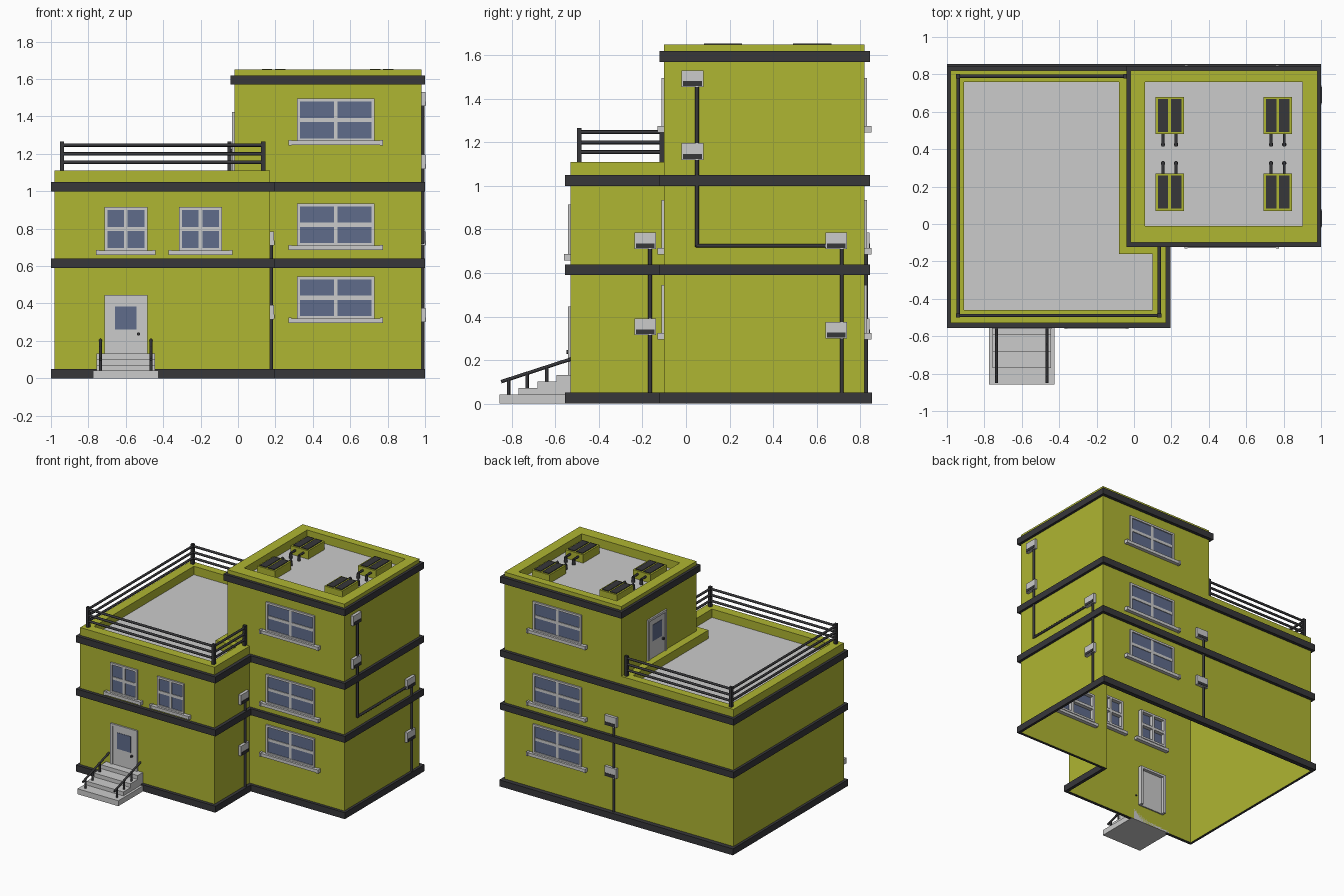
import bpy, bmesh
from math import radians
from mathutils import Matrix, Vector

if "Cube" in bpy.data.objects:
    bpy.data.objects.remove(bpy.data.objects["Cube"])


def material(name, rgb):
    m = bpy.data.materials.new(name)
    m.diffuse_color = (*rgb, 1)
    m.use_nodes = True
    m.node_tree.nodes["Principled BSDF"].inputs["Base Color"].default_value = m.diffuse_color
    return m


GREEN = material("green_wall", (0.43, 0.465, 0.032))
DARK = material("dark_trim", (0.038, 0.038, 0.042))
GLASS = material("glass", (0.115, 0.15, 0.26))
I = Matrix.Identity(4)


def finish(bm, name, mat, M=I):
    bmesh.ops.recalc_face_normals(bm, faces=bm.faces)
    me = bpy.data.meshes.new(name)
    bm.to_mesh(me)
    bm.free()
    ob = bpy.data.objects.new(name, me)
    ob.matrix_world = M
    bpy.context.collection.objects.link(ob)
    if mat:
        me.materials.append(mat)
    return ob


def boxes(name, items, mat=None, M=I):
    """Boxes given as (x0, x1, y0, y1, z0, z1)."""
    bm = bmesh.new()
    for x0, x1, y0, y1, z0, z1 in items:
        T = Matrix.Translation(((x0 + x1) / 2, (y0 + y1) / 2, (z0 + z1) / 2))
        bmesh.ops.create_cube(bm, size=1, matrix=T @ Matrix.Diagonal((x1 - x0, y1 - y0, z1 - z0, 1)))
    return finish(bm, name, mat, M)


def rods(name, paths, r=0.01, mat=DARK, M=I):
    """Round bars following point paths."""
    bm = bmesh.new()
    for path in paths:
        for a, b in zip(path, path[1:]):
            a, b = Vector(a), Vector(b)
            d = b - a
            T = Matrix.Translation((a + b) / 2) @ d.to_track_quat('Z', 'Y').to_matrix().to_4x4()
            bmesh.ops.create_cone(bm, cap_ends=True, segments=10, radius1=r, radius2=r,
                                  depth=d.length + r, matrix=T)
    ob = finish(bm, name, mat, M)
    for p in ob.data.polygons:
        p.use_smooth = len(p.vertices) == 4
    return ob


def loft(name, loops, mat=None, closed=False, cap=False):
    """Quads between stacked (outline, z) loops."""
    bm = bmesh.new()
    rings = [[bm.verts.new((x, y, z)) for x, y in poly] for poly, z in loops]
    for a, b in list(zip(rings, rings[1:])) + ([(rings[-1], rings[0])] if closed else []):
        n = len(a)
        for i in range(n):
            bm.faces.new((a[i], a[(i + 1) % n], b[(i + 1) % n], b[i]))
    if cap:
        bm.faces.new(rings[-1])
    return finish(bm, name, mat)


def rect(x0, x1, y0, y1):
    return [(x0, y0), (x1, y0), (x1, y1), (x0, y1)]


def ell(x0, x1, x2, y0, y1, y2):
    return [(x0, y0), (x1, y0), (x1, y1), (x2, y1), (x2, y2), (x0, y2)]


# Walls, parapets and roofs
ROOF, PAR, TROOF, TOP = 1.045, 1.11, 1.585, 1.65
body = ell(-0.98, 0.17, 0.98, -0.53, -0.10, 0.82)
terrace = ell(-0.98, 0.17, -0.02, -0.53, -0.10, 0.82)
terrace_in = ell(-0.91, 0.10, -0.08, -0.46, -0.16, 0.76)
tower, tower_in = rect(-0.02, 0.98, -0.10, 0.82), rect(0.06, 0.90, -0.01, 0.76)
loft("lower_walls", [(body, 0), (body, ROOF)], GREEN)
loft("terrace_parapet", [(terrace, ROOF), (terrace, PAR), (terrace_in, PAR), (terrace_in, ROOF)], GREEN, True)
loft("terrace_floor", [(terrace_in, ROOF - 0.01), (terrace_in, ROOF)], cap=True)
loft("tower_walls", [(tower, ROOF), (tower, TOP), (tower_in, TOP), (tower_in, TROOF)], GREEN)
loft("tower_roof", [(tower_in, TROOF - 0.01), (tower_in, TROOF)], cap=True)

# Dark bands around each storey
for name, z0, z1, back in (("base_band", 0, 0.05, 0.855), ("storey_band", 0.59, 0.64, 0.845),
                           ("terrace_band", 1.0, 1.05, 0.845)):
    out = ell(-1, 0.195, 1, -0.555, -0.122, back)
    loft(name, [(body, z0), (out, z0), (out, z1), (body, z1)], DARK)
out = rect(-0.04, 1, -0.122, 0.845)
loft("tower_band", [(tower, 1.57), (out, 1.57), (out, 1.62), (tower, 1.62)], DARK)


def wall(x, y, angle):
    """Local frame on a wall: x to the right, -y outward."""
    return Matrix.Translation((x, y, 0)) @ Matrix.Rotation(radians(angle), 4, 'Z')


def window(M, w, z0, z1, sill):
    h, b, zc = w / 2, 0.016, (z0 + z1) / 2
    d0, d1 = -0.012, 0.035
    boxes("window_frame", [(-h, -h + b, d0, d1, z0, z1), (h - b, h, d0, d1, z0, z1),
                           (-h, h, d0, d1, z1 - b, z1), (-h, h, d0, d1, z0, z0 + b),
                           (-0.01, 0.01, -0.009, d1, z0, z1),
                           (-h, h, -0.009, d1, zc - 0.011, zc + 0.011)], None, M)
    boxes("window_glass", [(-h + b, h - b, -0.004, 0.006, z0 + b, z1 - b)], GLASS, M)
    s = sill / 2
    boxes("window_sill", [(-s, s, -0.028, 0.03, z0 - 0.02, z0 + 0.004)] +
          [(k * s - 0.008, k * s + 0.008, -0.031, 0.0, z0 - 0.022, z0 + 0.007) for k in (-1, 1)], None, M)


# Tower windows front and back, small windows at the front
for zt in (0.545, 0.935, 1.495):
    for M in (wall(0.523, -0.10, 0), wall(0.523, 0.82, 180)):
        window(M, 0.415, zt - 0.228, zt, 0.49)
for x in (-0.60, -0.20):
    window(wall(x, -0.53, 0), 0.23, 0.68, 0.915, 0.30 if x < -0.5 else 0.325)


def door(M, z):
    boxes("door_frame", [(-0.115, -0.095, -0.012, 0.035, z, z + 0.315), (0.095, 0.115, -0.012, 0.035, z, z + 0.315),
                         (-0.115, 0.115, -0.012, 0.035, z + 0.297, z + 0.315)], None, M)
    boxes("door_panel", [(-0.095, 0.095, -0.005, 0.01, z, z + 0.297)], None, M)
    boxes("door_glass", [(-0.058, 0.058, -0.008, 0, z + 0.13, z + 0.255)], GLASS, M)
    rods("door_knob", [[(0.068, 0, z + 0.107), (0.068, -0.015, z + 0.107)]], 0.009, DARK, M)


door(wall(-0.60, -0.53, 0), 0.13)
door(wall(-0.02, 0.39, -90), PAR)

# Entrance steps and handrails
boxes("steps", [(-0.775, -0.425, -0.857, -0.53, 0, 0.042)] +
      [(-0.757, -0.443, -0.77 + 0.088 * i, -0.53, 0.0, 0.072 + 0.03 * i) for i in range(3)])
for x in (-0.735, -0.465):
    rods("handrail", [[(x, -0.845, 0.102), (x, -0.53, 0.204)]] +
         [[(x, y, z), (x, y, z + 0.07)] for y, z in ((-0.815, 0.042), (-0.73, 0.07), (-0.64, 0.10))], 0.008)

# Terrace railing
path = [(-0.045, 0.79), (-0.94, 0.79), (-0.94, -0.49), (0.135, -0.49), (0.135, -0.11)]
rods("terrace_rails", [[(x, y, z) for x, y in path] for z in (1.155, 1.20, 1.247)], 0.009)
boxes("terrace_posts", [(x - 0.011, x + 0.011, y - 0.011, y + 0.011, PAR, 1.265) for x, y in path], DARK)


def meter(M, u, z):
    """Wall box with a dark slot near its lower edge."""
    boxes("wall_box", [(u - 0.05, u + 0.05, -0.022, 0, z, z + 0.076)], None, M)
    boxes("wall_box_slot", [(u - 0.043, u + 0.043, -0.025, -0.01, z + 0.004, z + 0.026)], DARK, M)


# Wall boxes and their pipes
M = wall(0.98, 0, 90)
for u, z in ((0.03, 1.455), (0.03, 1.12), (0.69, 0.71), (0.69, 0.30)):
    meter(M, u, z)
rods("side_pipe", [[(0.05, -0.008, 1.49), (0.05, -0.008, 0.725), (0.715, -0.008, 0.725)],
                   [(0.715, -0.008, 0.75), (0.715, -0.008, 0.04)]], 0.009, DARK, M)
for name, M, u in (("corner_pipe", wall(0.17, 0, 90), -0.187), ("back_pipe", wall(0, 0.82, 180), -0.06)):
    for z in (0.71, 0.315):
        meter(M, u, z)
    rods(name, [[(u + 0.022, -0.008, 0.75), (u + 0.022, -0.008, 0.04)]], 0.009, DARK, M)

# Rooftop units, mirrored about the middle of the tower roof
for xc in (0.19, 0.768):
    for s in (1, -1):
        M = Matrix.Translation((xc, 0.375, 0)) @ Matrix.Diagonal((1, s, 1, 1))
        pts = (-0.035, 0.035)
        boxes("roof_unit", [(-0.076, 0.076, 0.105, 0.305, TROOF, 1.65)], GREEN, M)
        boxes("roof_unit_panels", [(p - 0.028, p + 0.028, 0.117, 0.293, 1.64, 1.655) for p in pts], DARK, M)
        rods("roof_unit_pipes", [[(p, 0.11, 1.625), (p, 0.05, 1.625), (p, 0.05, TROOF)] for p in pts], 0.008, DARK, M)
        rods("roof_unit_pipe_feet", [[(p, 0.05, TROOF + 0.006), (p, 0.05, TROOF + 0.03)] for p in pts], 0.012, DARK, M)
